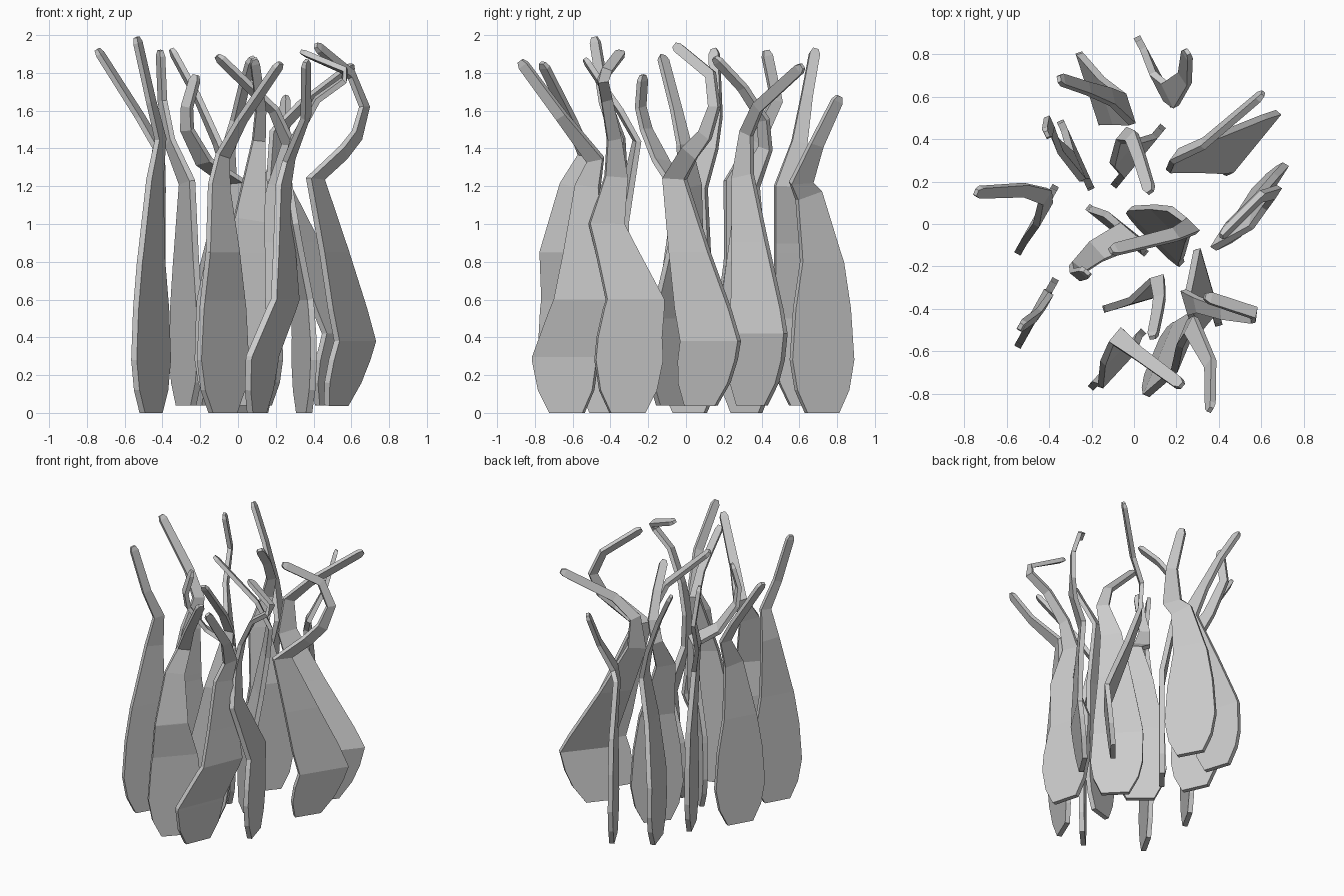
import bpy, bmesh
from mathutils import Vector

# shared leaf outline: (height, blade width)
OUTLINE = [(0, .19), (.04, .23), (.13, .32), (.28, .37), (.55, .33), (.85, .23), (1.2, .135), (1.4, .08), (1.6, .06), (2.1, .05)]


def width_at(z):
    for (a, wa), (b, wb) in zip(OUTLINE, OUTLINE[1:]):
        if z <= b:
            return wa + (wb - wa) * (z - a) / (b - a)
    return .05


def point_at(pts, z):
    for a, b in zip(pts, pts[1:]):
        if z <= b.z:
            return a.lerp(b, (z - a.z) / (b.z - a.z))
    return pts[-1].copy()


def leaf(name, side, foot, *rest, floor=0.0, slim=1.0):
    """Flat paddle blade rising into a thin curved stem; side = direction of the blade width."""
    pts = [Vector((*foot, floor))] + [Vector(p) for p in rest]
    levels = {floor, floor + .12, .28, .55, .85} | {p.z for p in pts}
    zs = sorted(levels)
    path = [point_at(pts, z) for z in zs]
    widths = [width_at(z - floor) * slim for z in zs]
    path.append(path[-1] + (path[-1] - path[-2]).normalized() * .03)   # blunt tip
    widths.append(.03)
    d0 = Vector((*side, 0)).normalized()
    bm = bmesh.new()
    rings = []
    n = len(path)
    for i, (p, w) in enumerate(zip(path, widths)):
        t = Vector((0, 0, 1)) if i == 0 else (path[min(i + 1, n - 1)] - path[i - 1]).normalized()
        d = d0.copy()
        if p.z >= .9:
            d = (d0 - t * t.dot(d0)).normalized()
        nrm = t.cross(d).normalized()
        th = .034 if p.z < 1.25 else .029 if i < n - 1 else .02
        rings.append([bm.verts.new(p + d * w * .5 * a + nrm * th * .5 * b)
                      for a, b in ((-1, -1), (1, -1), (1, 1), (-1, 1))])
    for r, s in zip(rings, rings[1:]):
        for k in range(4):
            j = (k + 1) % 4
            bm.faces.new((r[k], r[j], s[j], s[k]))
    bm.faces.new(rings[0][::-1])
    bm.faces.new(rings[-1])
    bmesh.ops.recalc_face_normals(bm, faces=bm.faces)
    me = bpy.data.meshes.new(name)
    bm.to_mesh(me)
    bm.free()
    bpy.context.collection.objects.link(bpy.data.objects.new(name, me))


# left side leaves
leaf("leaf_left_middle", (.18, .32), (-.46, .02), (-.46, .02, .8), (-.43, .05, 1.2),
     (-.42, .13, 1.4), (-.52, .16, 1.57), (-.73, .15, 1.9))
leaf("leaf_left_front", (.18, .32), (-.46, -.42), (-.46, -.42, .8), (-.44, -.37, 1.23),
     (-.41, -.36, 1.45), (-.46, -.43, 1.65), (-.53, -.48, 1.96))
leaf("leaf_left_back", (.15, -.33), (-.275, .325), (-.275, .325, .8), (-.27, .27, 1.22),
     (-.36, .37, 1.43), (-.40, .48, 1.65), (-.41, .43, 1.89), floor=.04)
# back leaves
leaf("leaf_back_left", (.11, -.34), (-.205, .64), (-.205, .64, .5), (-.12, .58, .9), (-.03, .54, 1.2),
     (-.11, .6, 1.43), (-.22, .64, 1.68), (-.34, .68, 1.9), floor=.04)
leaf("leaf_back_middle", (.17, -.32), (.1, .72), (.1, .72, .8), (.12, .65, 1.15),
     (.17, .61, 1.22), (.24, .69, 1.42), (.25, .8, 1.65))
leaf("leaf_back_right", (.18, .22), (.48, .35), (.57, .39, .42), (.35, .34, .9), (.2, .30, 1.25),
     (.2, .32, 1.48), (.33, .38, 1.62), (.59, .6, 1.82), floor=.04)
leaf("leaf_back_inner", (.23, .28), (.02, .32), (.02, .32, .8), (-.06, .33, 1.2),
     (-.05, .42, 1.4), (-.01, .41, 1.55), (.03, .3, 1.72), (.07, .17, 1.86))
# right side leaves
leaf("leaf_right_back", (.21, .33), (.52, .08), (.62, .13, .38), (.51, .02, .85), (.41, -.06, 1.24),
     (.56, .02, 1.38), (.63, .1, 1.47), (.67, .15, 1.62), (.6, .13, 1.79), (.43, -.04, 1.93), floor=.04)
leaf("leaf_right_front", (.11, -.38), (.35, -.31), (.35, -.3, .4), (.34, -.27, .6), (.28, -.42, 1.0),
     (.25, -.37, 1.25), (.3, -.38, 1.45), (.42, -.42, 1.66), (.56, -.44, 1.76), (.57, -.42, 1.81),
     (.36, -.35, 1.9))
# centre leaves
leaf("leaf_centre_left", (.25, -.2), (-.08, -.03), (-.08, -.03, .6), (-.05, -.02, .95), (-.02, -.05, 1.22),
     (-.18, -.13, 1.33), (-.27, -.21, 1.5), (-.27, -.24, 1.62), (-.23, -.23, 1.76), floor=.04)
leaf("leaf_centre_right", (.22, -.22), (.1, -.08), (.1, -.05, .5), (.17, .0, .9), (.22, .02, 1.2),
     (.27, -.01, 1.42), (.19, -.05, 1.6), (-.09, -.12, 1.87), floor=.04)
leaf("leaf_centre_front", (.34, .1), (.0, -.36), (.0, -.36, .5), (.06, -.34, 1.02), (.11, -.26, 1.44),
     (.12, -.35, 1.6), (.11, -.42, 1.7), (.09, -.52, 1.85), floor=.04, slim=.85)
# front leaves
leaf("leaf_front_left", (.25, .27), (-.08, -.64), (-.08, -.64, .6), (-.08, -.68, .85), (-.1, -.61, 1.2),
     (-.08, -.53, 1.36), (.02, -.61, 1.55), (.21, -.75, 1.83))
leaf("leaf_front_right", (.13, .31), (.1, -.63), (.13, -.64, .3), (.25, -.55, .6), (.24, -.52, 1.2),
     (.27, -.48, 1.34), (.36, -.66, 1.57), (.36, -.86, 1.84))
